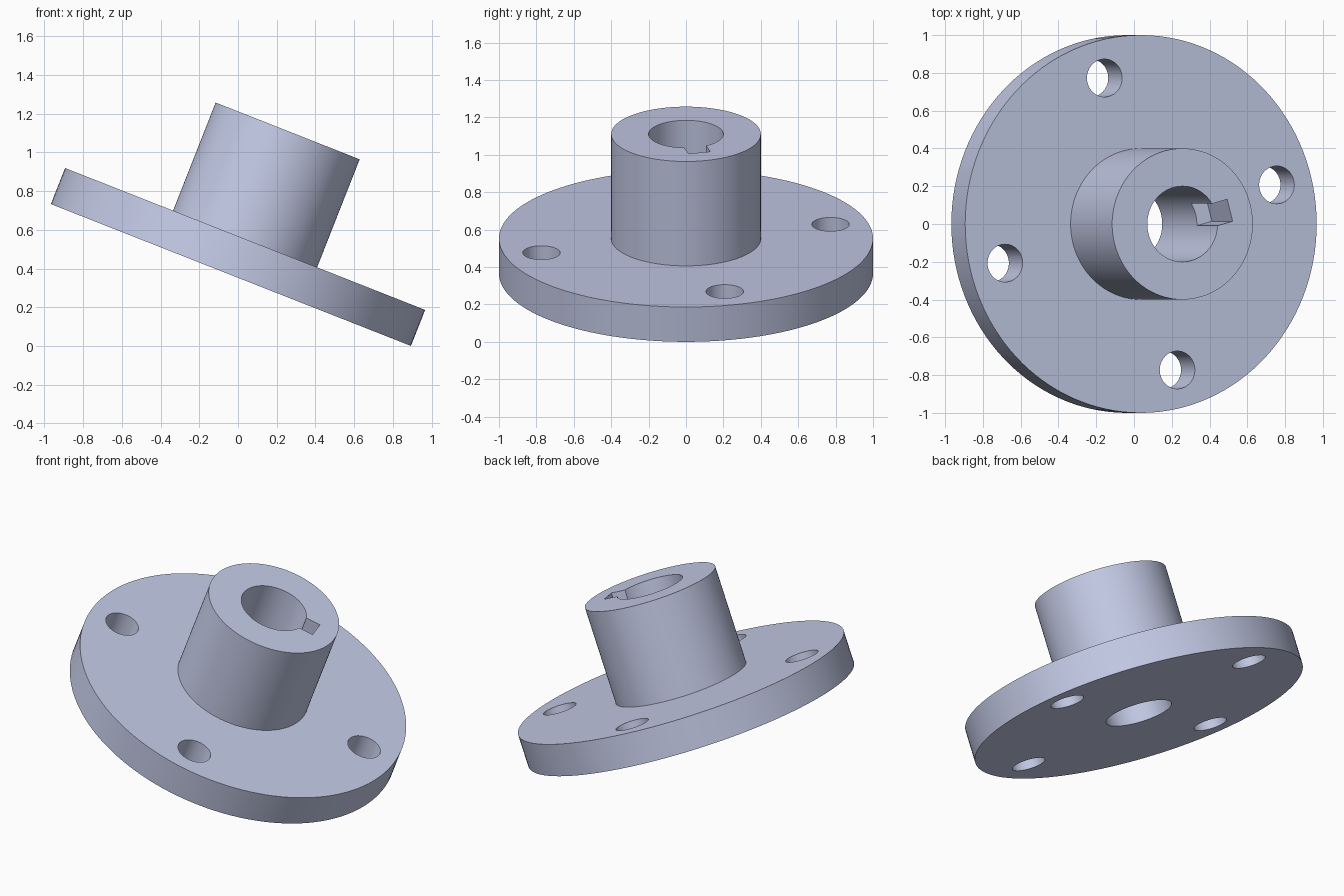
import bpy
import bmesh
import math
from mathutils import Matrix

if "Cube" in bpy.data.objects:
    bpy.data.objects.remove(bpy.data.objects["Cube"])

TILT = math.radians(21.5)       # lean of the axis towards +x
CLOCK = math.radians(15)        # turn of holes and keyway about the axis

# Single blue-grey metal
metal = bpy.data.materials.new("blue grey metal")
metal.use_nodes = True
COLOUR = (0.59, 0.638, 0.855, 1)
metal.diffuse_color = COLOUR
metal.node_tree.nodes["Principled BSDF"].inputs["Base Color"].default_value = COLOUR


def make_object(name, bm):
    bmesh.ops.recalc_face_normals(bm, faces=bm.faces[:])
    mesh = bpy.data.meshes.new(name)
    bm.to_mesh(mesh)
    bm.free()
    mesh.materials.append(metal)
    obj = bpy.data.objects.new(name, mesh)
    bpy.context.collection.objects.link(obj)
    return obj


def lathe(name, profile, steps):
    """Spin a closed (radius, z) profile around the z axis."""
    bm = bmesh.new()
    verts = [bm.verts.new((r, 0, z)) for r, z in profile]
    edges = [bm.edges.new((v, verts[(i + 1) % len(verts)])) for i, v in enumerate(verts)]
    bmesh.ops.spin(bm, geom=verts + edges, cent=(0, 0, 0), axis=(0, 0, 1),
                   angle=math.tau, steps=steps, use_merge=True)
    bmesh.ops.remove_doubles(bm, verts=bm.verts[:], dist=1e-5)
    return make_object(name, bm)


# Flange disc, hub and through bore in one turned profile
flange = lathe("flanged_hub", [(0.2, 0), (1, 0), (1, 0.2), (0.4, 0.2),
                               (0.4, 0.8), (0.2, 0.8)], 128)

# Four bolt hole cutters
bm = bmesh.new()
for i in range(4):
    a = CLOCK + i * math.pi / 2
    bmesh.ops.create_cone(bm, cap_ends=True, segments=64, radius1=0.1, radius2=0.1, depth=0.6,
                          matrix=Matrix.Translation((0.8 * math.cos(a), 0.8 * math.sin(a), 0.1)))
holes = make_object("bolt_hole_cutter", bm)

# Blind keyway cutter, 0.3 deep from the hub face
bm = bmesh.new()
bmesh.ops.create_cube(bm, size=1, matrix=Matrix.Rotation(CLOCK, 4, 'Z')
                      @ Matrix.Translation((0.19, 0, 0.7))
                      @ Matrix.Diagonal((0.18, 0.12, 0.4, 1)))
keyway = make_object("keyway_cutter", bm)

# Cut, then discard the cutters
bpy.ops.object.select_all(action='DESELECT')
bpy.context.view_layer.objects.active = flange
flange.select_set(True)
for cutter in (holes, keyway):
    cutter.hide_render = True
    mod = flange.modifiers.new(cutter.name, 'BOOLEAN')
    mod.operation = 'DIFFERENCE'
    mod.solver = 'EXACT'
    mod.object = cutter
    bpy.ops.object.modifier_apply(modifier=mod.name)
    bpy.data.objects.remove(cutter)
bpy.ops.object.shade_smooth_by_angle(angle=math.radians(30))

# Tilt the part and rest its lowest rim point on the ground
flange.rotation_euler = (0, TILT, 0)
flange.location = (-0.1 * math.sin(TILT), 0, math.sin(TILT))
